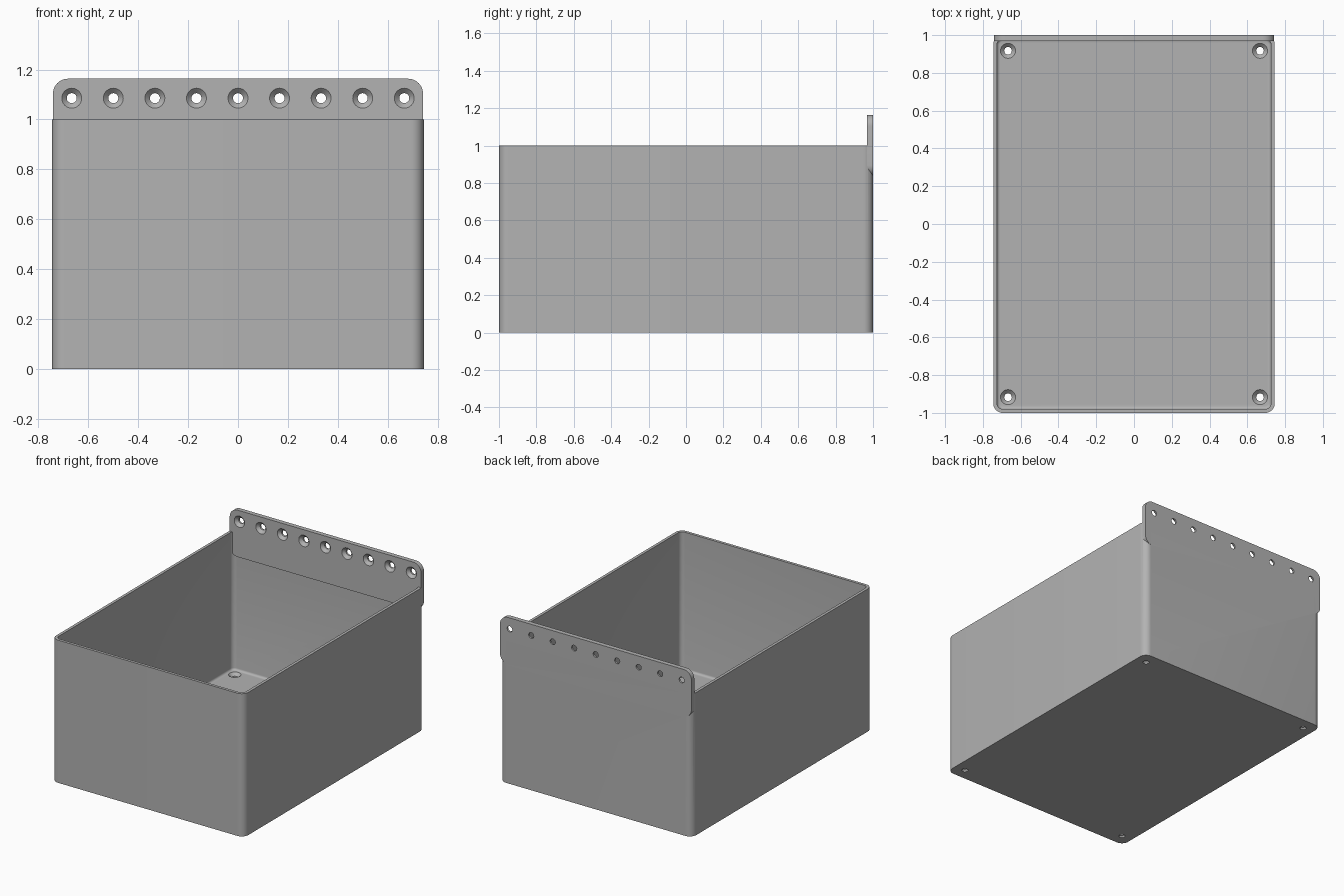
import bpy, bmesh, math
from mathutils import Matrix, Vector

if "Cube" in bpy.data.objects:
    bpy.data.objects.remove(bpy.data.objects["Cube"])

HX, HY, H = 0.745, 1.0, 1.0        # half width, half depth, height of the box
WALL, FLOOR = 0.02, 0.033
RADIUS = 0.05
FLANGE = 0.032                     # thickness of the mounting flange
FLANGE_LOW, FLANGE_TOP = 0.835, 1.163

grey = bpy.data.materials.new("plain grey")
grey.use_nodes = True
grey.diffuse_color = (0.45, 0.45, 0.45, 1)
grey.node_tree.nodes["Principled BSDF"].inputs["Base Color"].default_value = grey.diffuse_color


def rounded_rect(hx, hy, r, steps=10):
    """Outline of a rounded rectangle, counter-clockwise."""
    pts = []
    for k, (sx, sy) in enumerate([(1, 1), (-1, 1), (-1, -1), (1, -1)]):
        for i in range(steps + 1):
            a = (k + i / steps) * math.pi / 2
            pts.append((sx * (hx - r) + r * math.cos(a), sy * (hy - r) + r * math.sin(a)))
    return pts


def circle(r, sides=32):
    return [(r * math.cos(math.tau * i / sides), r * math.sin(math.tau * i / sides))
            for i in range(sides)]


def loft(name, layers, matrix=Matrix()):
    """Skin a stack of (outline, z) layers and cap both ends."""
    bm = bmesh.new()
    rings = [[bm.verts.new(matrix @ Vector((x, y, z))) for x, y in outline]
             for outline, z in layers]
    n = len(rings[0])
    for a, b in zip(rings, rings[1:]):
        for i in range(n):
            j = (i + 1) % n
            bm.faces.new((a[i], a[j], b[j], b[i]))
    bm.faces.new(rings[0][::-1])
    bm.faces.new(rings[-1])
    bmesh.ops.recalc_face_normals(bm, faces=bm.faces)
    mesh = bpy.data.meshes.new(name)
    bm.to_mesh(mesh)
    bm.free()
    mesh.materials.append(grey)
    obj = bpy.data.objects.new(name, mesh)
    bpy.context.collection.objects.link(obj)
    return obj


def combine(target, other, operation):
    """Apply a boolean and discard the helper."""
    mod = target.modifiers.new(operation.title(), 'BOOLEAN')
    mod.operation, mod.solver, mod.object = operation, 'EXACT', other
    bpy.context.view_layer.objects.active = target
    bpy.ops.object.modifier_apply(modifier=mod.name)
    bpy.data.objects.remove(other)


def screw_cutter(matrix, depth):
    """Countersunk hole; local z = 0 is the countersunk face, hole runs to -z."""
    return loft("screw_hole_cutter", [(circle(0.02), -depth - 0.02), (circle(0.02), -0.02),
                                      (circle(0.04), 0), (circle(0.04), 0.004)], matrix)


# Open box with a small fillet around the inner floor
def inner(inset):
    return rounded_rect(HX - WALL - inset, HY - WALL - inset, RADIUS - WALL - inset)


fillet = 0.015
outer = rounded_rect(HX, HY, RADIUS)
layers = [(outer, 0), (outer, H), (inner(0), H)]
for i in range(5):
    a = i / 4 * math.pi / 2
    layers.append((inner(fillet * (1 - math.cos(a))), FLOOR + fillet * (1 - math.sin(a))))
box = loft("storage_box", layers)

# Mounting flange along the back wall
upright = Matrix.Rotation(math.pi / 2, 4, 'X')     # local z becomes -y
plate = rounded_rect(HX - 0.003, (FLANGE_TOP - FLANGE_LOW) / 2, 0.06)
flange = loft("mounting_flange", [(plate, 0), (plate, FLANGE)],
              Matrix.Translation((0, HY, (FLANGE_TOP + FLANGE_LOW) / 2)) @ upright)
combine(box, flange, 'UNION')

# Row of countersunk holes in the flange
for i in range(-4, 5):
    place = Matrix.Translation((i / 6, HY - FLANGE, 1.085)) @ upright
    combine(box, screw_cutter(place, FLANGE), 'DIFFERENCE')

# Countersunk holes in the floor corners
for x in (-0.667, 0.667):
    for y in (-0.917, 0.917):
        place = Matrix.Translation((x, y, FLOOR))
        combine(box, screw_cutter(place, FLOOR), 'DIFFERENCE')

# Smooth the rounded corners, keep the edges sharp
bpy.ops.object.select_all(action='DESELECT')
box.select_set(True)
bpy.context.view_layer.objects.active = box
bpy.ops.object.shade_smooth_by_angle(angle=math.radians(30))
